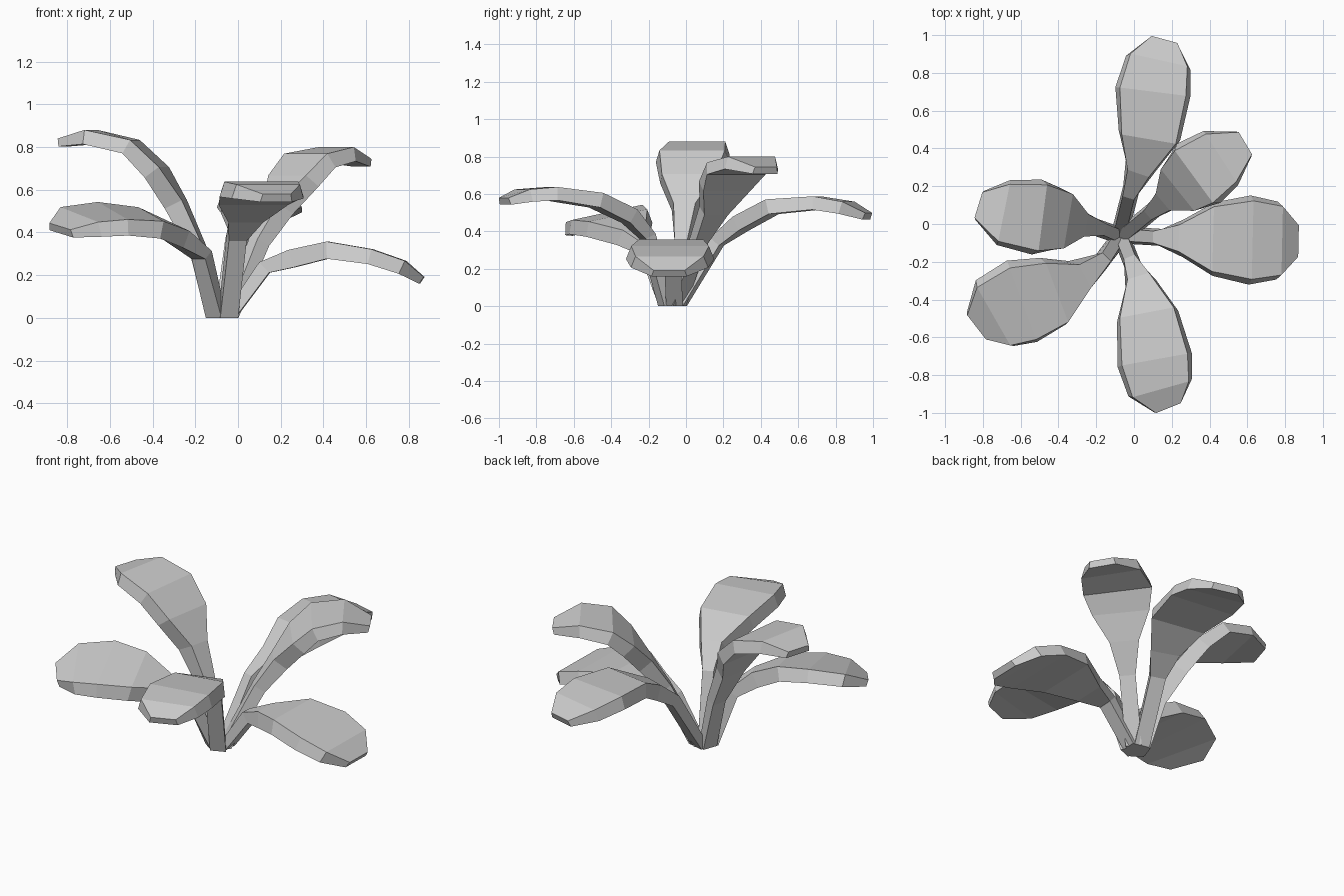
import bpy, bmesh, math
from mathutils import Vector, Matrix

if "Cube" in bpy.data.objects:
    bpy.data.objects.remove(bpy.data.objects["Cube"])

# shared leaf profile: width and thickness from the foot to the tip
WIDTH = [0.09, 0.09, 0.17, 0.33, 0.40, 0.35, 0.16]
THICK = [0.08, 0.085, 0.09, 0.085, 0.075, 0.07, 0.04]


def leaf(name, path, roll=0.0, scale=1.0):
    """Loft a four-sided section along the path, flat-shaded."""
    pts = [Vector(p) for p in path]
    bm = bmesh.new()
    rings = []
    for i, p in enumerate(pts):
        t = (pts[min(i + 1, len(pts) - 1)] - pts[max(i - 1, 0)]).normalized()
        flat = Vector((t.x, t.y, 0)).normalized()
        side = Vector((-flat.y, flat.x, 0))
        up = t.cross(side)
        if i > 1:
            r = Matrix.Rotation(roll, 3, t)
            side, up = r @ side, r @ up
        if i == 0:
            up = -flat                      # foot lies flat on the ground
        w, h = WIDTH[i] / 2, THICK[i] / 2
        if i > 1:
            w *= scale
        top = 0.88 if i > 2 else 0.7
        low = 0.9 if i > 1 else 0.6
        sec = [(-w, -h * low), (w, -h * low), (w * top, h), (-w * top, h)]
        rings.append([bm.verts.new(p + side * a + up * b) for a, b in sec])
    for a, b in zip(rings, rings[1:]):
        for j in range(4):
            k = (j + 1) % 4
            bm.faces.new((a[j], a[k], b[k], b[j]))
    bm.faces.new(rings[0][::-1])
    bm.faces.new(rings[-1])
    bmesh.ops.recalc_face_normals(bm, faces=bm.faces)
    me = bpy.data.meshes.new(name)
    bm.to_mesh(me)
    bm.free()
    bpy.context.collection.objects.link(bpy.data.objects.new(name, me))


# six arching leaves fanning out from one foot
leaf("back_leaf", [(-.07, -.03, 0), (-.02, .17, .34), (.03, .29, .44), (.08, .46, .53),
                   (.10, .70, .55), (.13, .86, .525), (.16, .97, .48)])
leaf("front_leaf", [(-.05, -.11, 0), (-.01, -.21, .37), (.03, -.30, .48), (.07, -.48, .565),
                    (.11, -.72, .60), (.14, -.87, .59), (.18, -.97, .56)])
leaf("left_leaf", [(-.11, -.05, 0), (-.19, -.02, .31), (-.29, .0, .53), (-.38, .02, .68),
                   (-.50, .035, .80), (-.69, .06, .845), (-.82, .10, .82)])
leaf("front_left_leaf", [(-.10, -.10, 0), (-.17, -.20, .29), (-.28, -.28, .38), (-.42, -.36, .445),
                         (-.59, -.415, .465), (-.74, -.48, .45), (-.83, -.54, .41)], -0.2, 1.17)
leaf("right_leaf", [(-.035, -.06, 0), (.13, -.07, .23), (.25, -.075, .275), (.42, -.08, .315),
                    (.62, -.085, .285), (.77, -.088, .235), (.86, -.09, .175)], 0, 1.18)
leaf("back_right_leaf", [(-.045, -.05, 0), (.10, .07, .35), (.18, .14, .51), (.255, .20, .64),
                         (.33, .26, .735), (.46, .35, .765), (.585, .425, .725)], 0, 0.97)
